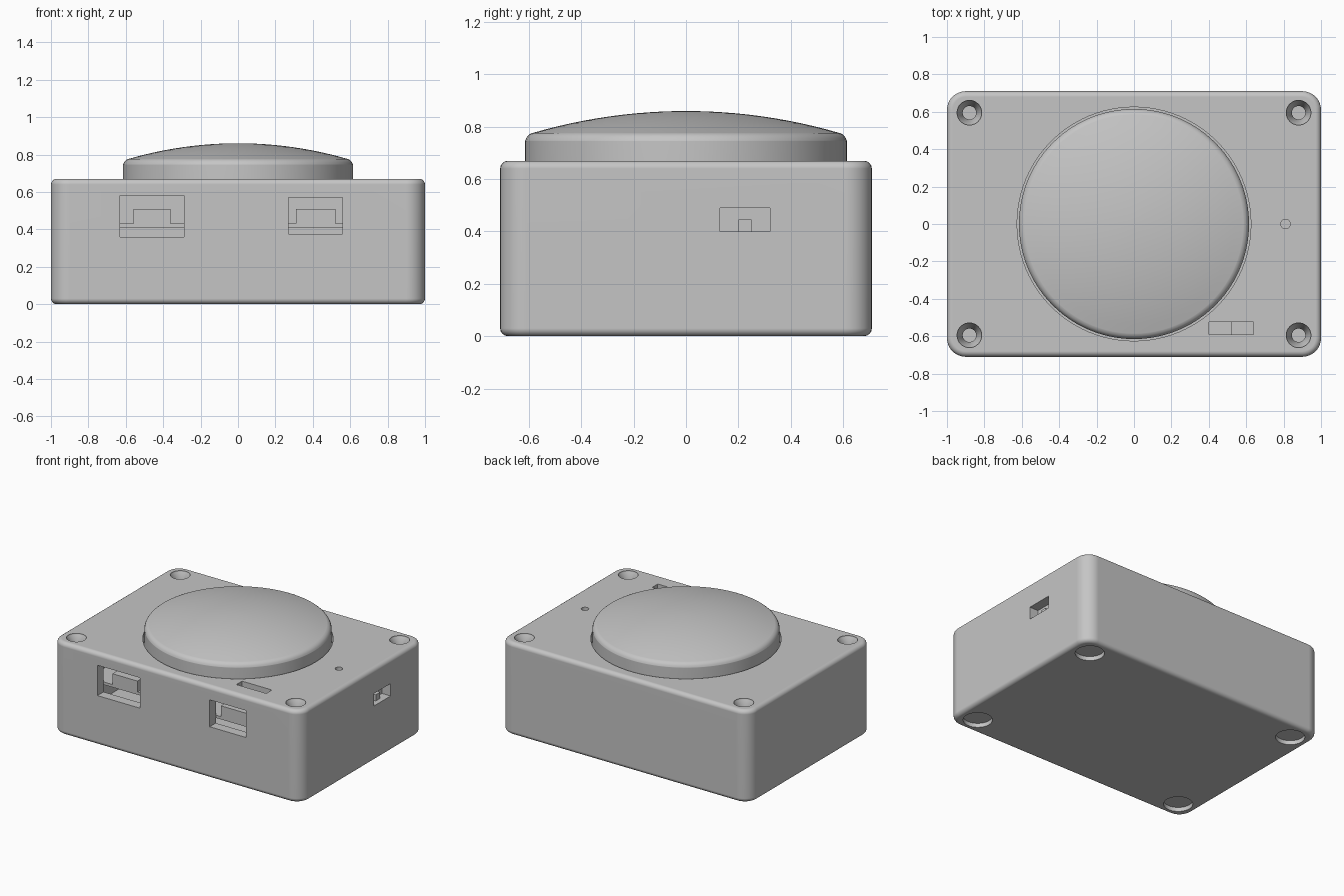
import bpy, bmesh, math
from mathutils import Matrix, Vector

old = bpy.data.objects.get("Cube")
if old:
    bpy.data.objects.remove(old, do_unlink=True)

GREY = (0.56, 0.56, 0.56, 1)
grey = bpy.data.materials.new("plain grey")
grey.use_nodes = True
grey.diffuse_color = GREY
grey.node_tree.nodes["Principled BSDF"].inputs["Base Color"].default_value = GREY


def finish(name, bm):
    bmesh.ops.recalc_face_normals(bm, faces=bm.faces)
    mesh = bpy.data.meshes.new(name)
    bm.to_mesh(mesh)
    bm.free()
    mesh.materials.append(grey)
    ob = bpy.data.objects.new(name, mesh)
    bpy.context.collection.objects.link(ob)
    return ob


def box_mesh(x, y, z):
    bm = bmesh.new()
    size = [b - a for a, b in (x, y, z)]
    mid = [(a + b) / 2 for a, b in (x, y, z)]
    bmesh.ops.create_cube(bm, size=1, matrix=Matrix.Translation(mid) @ Matrix.Diagonal((*size, 1)))
    return bm


def box(name, x, y, z):
    return finish(name, box_mesh(x, y, z))


def lathe(name, profile, centre=(0, 0), steps=32):
    """Spin (radius, z) points, both ends on the axis, about a vertical axis."""
    bm = bmesh.new()
    verts = [bm.verts.new((r, 0, z)) for r, z in profile]
    edges = [bm.edges.new(pair) for pair in zip(verts, verts[1:])]
    bmesh.ops.spin(bm, geom=verts + edges, cent=(0, 0, 0), axis=(0, 0, 1),
                   angle=math.tau, steps=steps)
    bmesh.ops.remove_doubles(bm, verts=bm.verts, dist=0.0005)
    bmesh.ops.translate(bm, verts=bm.verts, vec=(*centre, 0))
    return finish(name, bm)


def cylinder(name, r, z0, z1, centre=(0, 0), steps=32):
    return lathe(name, [(0, z0), (r, z0), (r, z1), (0, z1)], centre, steps)


def select(ob):
    bpy.ops.object.select_all(action='DESELECT')
    ob.select_set(True)
    bpy.context.view_layer.objects.active = ob


def cut(target, cutter):
    cutter.hide_render = True
    mod = target.modifiers.new("cut", 'BOOLEAN')
    mod.operation, mod.solver, mod.object = 'DIFFERENCE', 'EXACT', cutter
    select(target)
    bpy.ops.object.modifier_apply(modifier=mod.name)
    bpy.data.objects.remove(cutter, do_unlink=True)


def smooth(ob):
    select(ob)
    bpy.ops.object.shade_smooth_by_angle(angle=math.radians(35))
    mod = ob.modifiers.new("even shading", 'WEIGHTED_NORMAL')
    mod.keep_sharp = True


# Case: rounded block
TOP, HX, HY = 0.67, 1.0, 0.71
bm = box_mesh((-HX, HX), (-HY, HY), (0, TOP))
upright = [e for e in bm.edges if abs(e.verts[0].co.z - e.verts[1].co.z) > 0.1]
bmesh.ops.bevel(bm, geom=upright, offset=0.1, segments=8, profile=0.5, affect='EDGES')
rims = [e for e in bm.edges if abs(e.verts[0].co.z - e.verts[1].co.z) < 0.001]
bmesh.ops.bevel(bm, geom=rims, offset=0.03, segments=4, profile=0.5, affect='EDGES')
case = finish("case", bm)

# Hollow interior, leaving solid corners for the screws
cut(case, box("cavity_long", (-0.93, 0.93), (-0.48, 0.48), (0.07, 0.6)))
cut(case, box("cavity_wide", (-0.76, 0.76), (-0.64, 0.64), (0.07, 0.6)))

# Openings: button, two front ports, side switch, top slot and pinhole
cut(case, cylinder("button_hole", 0.625, 0.55, 0.8, steps=96))
cut(case, box("port_right", (-0.63, -0.29), (-0.8, -0.6), (0.36, 0.58)))
cut(case, box("port_left", (0.27, 0.56), (-0.8, -0.6), (0.375, 0.57)))
cut(case, box("switch_slot", (0.9, 1.1), (0.13, 0.32), (0.4, 0.49)))
cut(case, box("top_slot", (0.4, 0.64), (-0.59, -0.525), (0.55, 0.8)))
cut(case, cylinder("pinhole", 0.025, 0.55, 0.8, (0.81, 0)))

# Countersunk screw holes above, round foot recesses below
for sx in (-1, 1):
    for sy in (-1, 1):
        cut(case, lathe("screw_hole", [(0, 0.45), (0.036, 0.45), (0.036, 0.61), (0.066, 0.66),
                                       (0.066, 0.7), (0, 0.7)], (sx * 0.88, sy * 0.595)))
        cut(case, cylinder("foot_recess", 0.096, -0.1, 0.03, (sx * 0.857, sy * 0.571), 48))
smooth(case)

# Domed button with a hidden retaining flange
R, RIM, APEX = 2.09, 0.585, 0.86
profile = [(0, 0.58), (0.637, 0.58), (0.637, 0.598), (0.615, 0.598), (0.615, 0.745)]
shoulder = Vector((0.575, 0.738))
for i in range(1, 6):
    a = math.radians(i * 14)
    profile.append((shoulder.x + 0.04 * math.cos(a), shoulder.y + 0.04 * math.sin(a)))
for i in range(12, -1, -1):
    r = RIM * i / 12
    profile.append((r, APEX - R + math.sqrt(R * R - r * r)))
smooth(lathe("button", profile, steps=96))

# Circuit board and the parts seen through the openings
box("circuit_board", (-0.755, 0.755), (-0.635, 0.635), (0.41, 0.43))
box("circuit_board_extension", (0.755, 0.85), (-0.47, 0.47), (0.41, 0.43))
box("connector_right", (-0.56, -0.36), (-0.638, -0.4), (0.43, 0.51))
box("connector_left", (0.31, 0.52), (-0.638, -0.4), (0.43, 0.51))
box("switch_body", (0.86, 0.925), (0.1, 0.35), (0.38, 0.52))
box("switch_lever", (0.92, 0.965), (0.2, 0.25), (0.4, 0.445))
